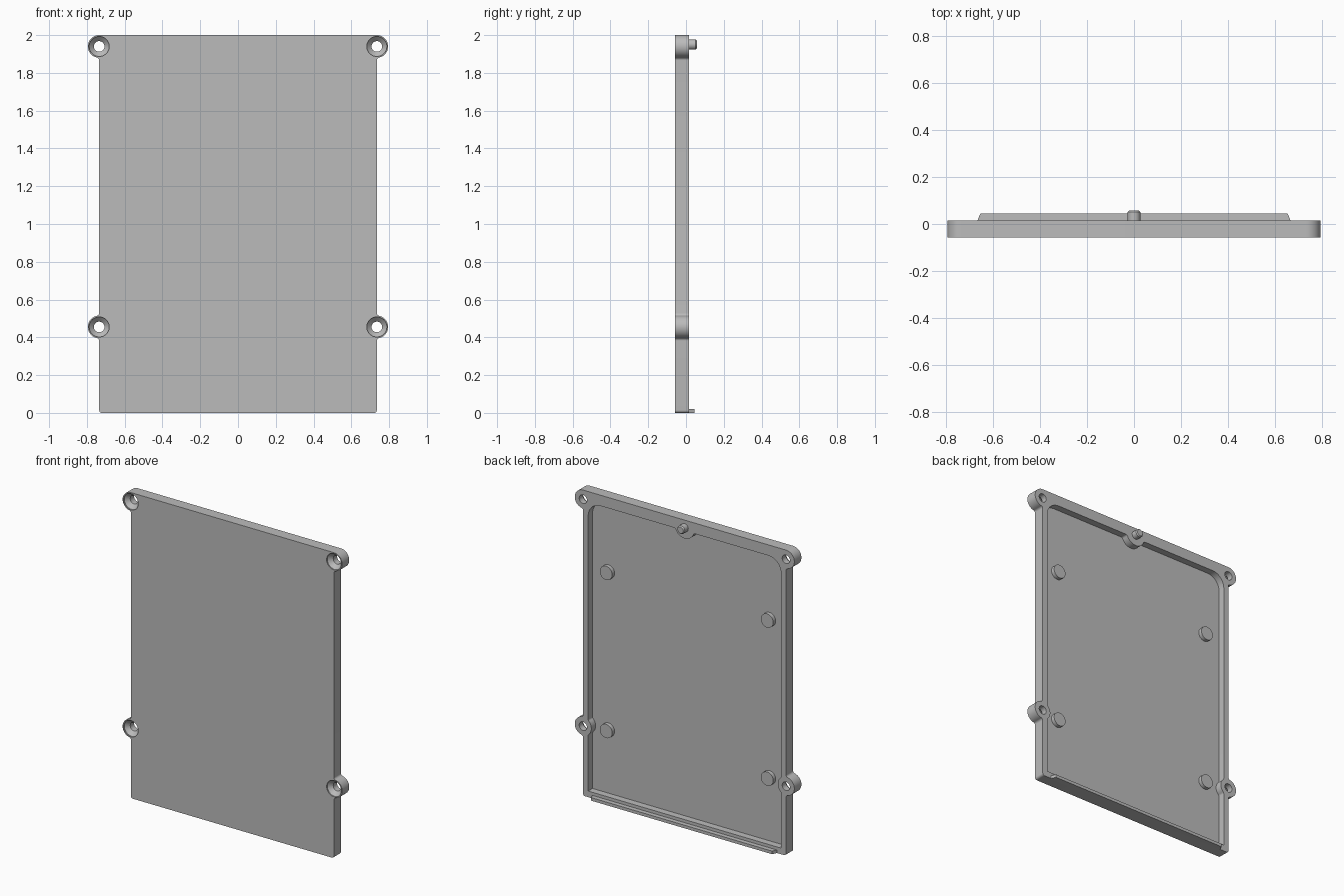
import bpy
import bmesh
from math import atan2, cos, sin, pi, sqrt, radians

FRONT, RIM, FLOOR = -0.058, 0.015, -0.03
SIDE, INNER = 0.735, 0.698
HIGH, LOW = 1.94, 0.455
BOSS, FILLET = 0.06, 0.015

if "Cube" in bpy.data.objects:
    bpy.data.objects.remove(bpy.data.objects["Cube"])

grey = bpy.data.materials.new("light_grey")
grey.use_nodes = True
grey.diffuse_color = (0.5, 0.5, 0.5, 1)
grey.node_tree.nodes["Principled BSDF"].inputs["Base Color"].default_value = (0.5, 0.5, 0.5, 1)


def arc(cx, cz, r, a, b, n=10):
    return [(cx + r * cos(a + (b - a) * i / n), cz + r * sin(a + (b - a) * i / n))
            for i in range(n + 1)]


def bump(c, r, f=FILLET):
    """Round boss on a straight line, filleted at both ends: (along, outward) points."""
    du = sqrt((r + f) ** 2 - (f - c) ** 2)
    t = atan2(f - c, du)
    right = arc(du, f, f, -pi / 2, -pi + t, 6)
    left = [(-u, v) for u, v in right]
    return left + arc(0, c, r, pi - t, t, 24)[1:-1] + right[::-1]


def mirrored(half):
    """Close a profile drawn on the +x side from bottom to top."""
    return half + [(-x, z) for x, z in reversed(half) if abs(x) > 1e-6]


def add_prism(bm, points, y0, y1):
    face = bm.faces.new([bm.verts.new((x, y0, z)) for x, z in points])
    grown = bmesh.ops.extrude_face_region(bm, geom=[face])["geom"]
    verts = [g for g in grown if isinstance(g, bmesh.types.BMVert)]
    bmesh.ops.translate(bm, verts=verts, vec=(0, y1 - y0, 0))


def add_lathe(bm, cx, cz, profile, n=40):
    """Solid of revolution about the y direction from (radius, y) points."""
    rings = [[bm.verts.new((cx + r * cos(2 * pi * i / n), y, cz + r * sin(2 * pi * i / n)))
              for i in range(n)] for r, y in profile]
    for a, b in zip(rings, rings[1:]):
        for i in range(n):
            j = (i + 1) % n
            bm.faces.new((a[i], a[j], b[j], b[i]))
    bm.faces.new(rings[0])
    bm.faces.new(rings[-1])


def finish(bm, name):
    bmesh.ops.recalc_face_normals(bm, faces=bm.faces[:])
    mesh = bpy.data.meshes.new(name)
    bm.to_mesh(mesh)
    bm.free()
    mesh.materials.append(grey)
    obj = bpy.data.objects.new(name, mesh)
    bpy.context.collection.objects.link(obj)
    return obj


def smooth(obj):
    bpy.ops.object.select_all(action="DESELECT")
    obj.select_set(True)
    bpy.context.view_layer.objects.active = obj
    bpy.ops.object.shade_smooth_by_angle(angle=radians(30))


# Outer outline: small bottom corners, side screw ears, corner ears
corner_start = bump(0, BOSS)[:7]
last = atan2(corner_start[-1][0], corner_start[-1][1])
outline = arc(SIDE - 0.015, 0.015, 0.015, -pi / 2, 0, 5)
outline += [(SIDE + v, LOW + u) for u, v in bump(0, BOSS)]
outline += [(SIDE + v, HIGH + u) for u, v in corner_start]
outline += arc(SIDE, HIGH, BOSS, last, pi / 2, 20)[1:]
bm = bmesh.new()
add_prism(bm, mirrored(outline), FRONT, RIM)
cover = finish(bm, "cover_panel")

# Pocket in the back, going round the screw bosses and the top peg boss
pocket = [(INNER, 0.04)]
pocket += [(INNER - v, LOW + u) for u, v in bump(INNER - SIDE, BOSS)]
pocket += arc(INNER - 0.09, 1.84, 0.09, 0, pi / 2, 12)
pocket += [(-u, 1.93 - v) for u, v in bump(-0.02, 0.07) if u <= 1e-6]
bm = bmesh.new()
add_prism(bm, mirrored(pocket), FLOOR, 0.05)

# Countersunk screw holes
for x in (-SIDE, SIDE):
    for z in (LOW, HIGH):
        add_lathe(bm, x, z, [(0.053, -0.09), (0.053, -0.05), (0.028, -0.025), (0.028, 0.05)])
cutter = finish(bm, "pocket_and_hole_cutter")
cutter.hide_render = True

cut = cover.modifiers.new("cut", "BOOLEAN")
cut.operation = "DIFFERENCE"
cut.solver = "EXACT"
cut.object = cutter
bpy.context.view_layer.objects.active = cover
bpy.ops.object.modifier_apply(modifier="cut")
bpy.data.objects.remove(cutter)
smooth(cover)

# Four standoffs on the pocket floor
for side, x in (("left", 0.583), ("right", -0.583)):
    for level, z in (("lower", LOW), ("upper", 1.49)):
        bm = bmesh.new()
        add_lathe(bm, x, z, [(0.045, FLOOR - 0.005), (0.045, -0.005)])
        smooth(finish(bm, f"{level}_{side}_standoff"))

# Locating peg at the top
bm = bmesh.new()
add_lathe(bm, 0, 1.95, [(0.027, 0), (0.027, 0.051), (0.021, 0.058)])
smooth(finish(bm, "locating_peg"))

# Thin hooking lip along the bottom edge, with chamfered ends
bm = bmesh.new()
add_prism(bm, [(-0.67, 0), (0.67, 0), (0.67, 0.02), (-0.67, 0.02)], RIM - 0.005, 0.045)
for v in bm.verts:
    if v.co.y > RIM:
        v.co.x *= 0.978
finish(bm, "bottom_lip")
